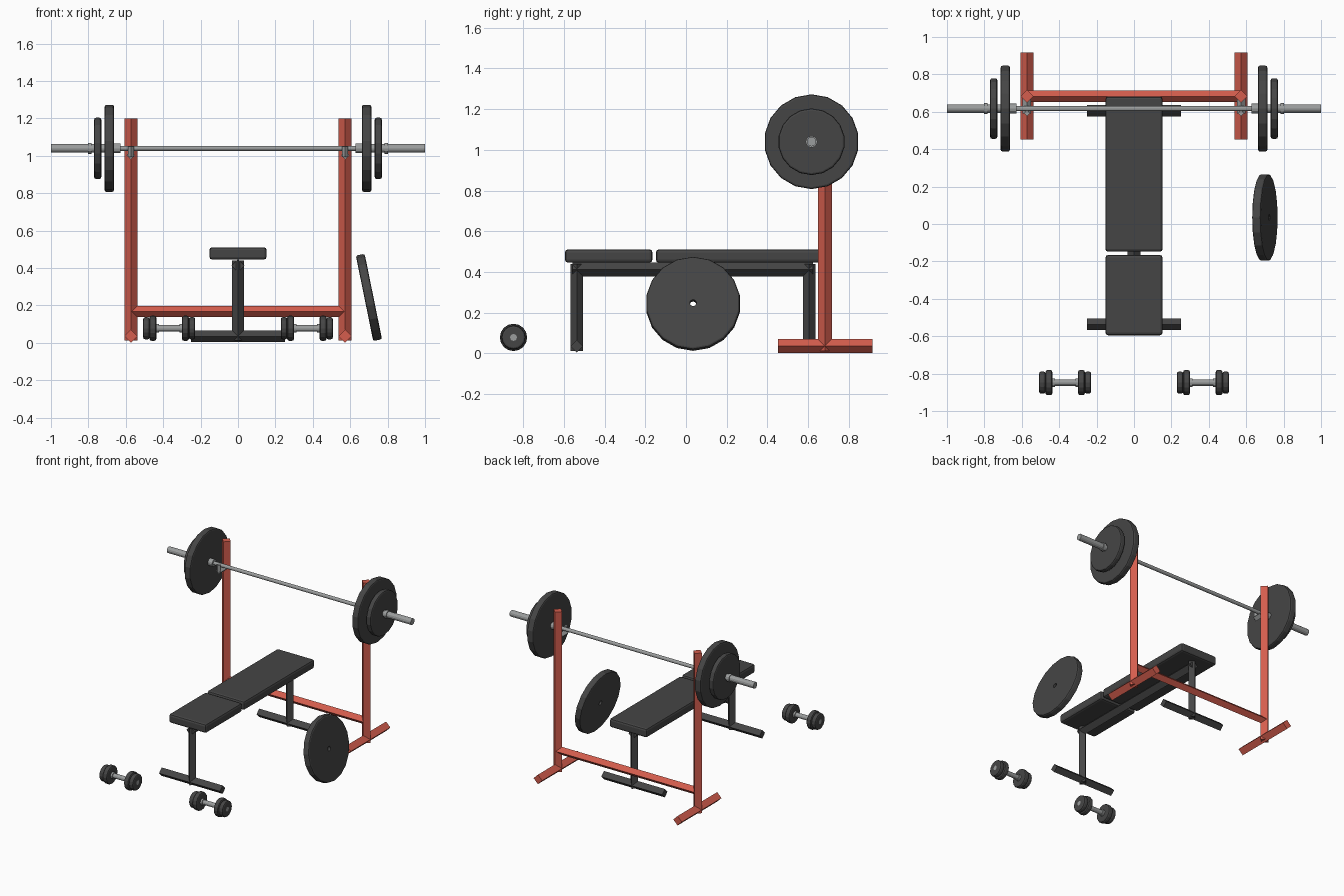
import bpy, bmesh, math
from mathutils import Vector, Matrix

cube = bpy.data.objects.get("Cube")
if cube:
    bpy.data.objects.remove(cube)


def material(name, rgb):
    m = bpy.data.materials.new(name)
    m.use_nodes = True
    m.diffuse_color = (*rgb, 1)
    m.node_tree.nodes["Principled BSDF"].inputs["Base Color"].default_value = (*rgb, 1)
    return m


RED = material("red paint", (0.66, 0.11, 0.075))
DARK = material("dark rubber", (0.06, 0.06, 0.06))
STEEL = material("grey steel", (0.33, 0.34, 0.34))


def finish(name, bm, mat, matrix=Matrix()):
    bmesh.ops.recalc_face_normals(bm, faces=bm.faces)
    mesh = bpy.data.meshes.new(name)
    bm.to_mesh(mesh)
    bm.free()
    mesh.materials.append(mat)
    ob = bpy.data.objects.new(name, mesh)
    ob.matrix_world = matrix
    bpy.context.collection.objects.link(ob)
    return ob


def rod(name, a, b, radius, mat, sides=4):
    """Straight bar from a to b; four sides give a diamond section."""
    a, b = Vector(a), Vector(b)
    bm = bmesh.new()
    bmesh.ops.create_cone(bm, cap_ends=True, segments=sides, radius1=radius,
                          radius2=radius, depth=(b - a).length)
    turn = (b - a).to_track_quat('Z', 'Y').to_matrix().to_4x4()
    return finish(name, bm, mat, Matrix.Translation((a + b) / 2) @ turn)


def plate(name, centre, radius, thick, tilt=0, hole=0.016, sides=18, bevel=0.01):
    """Weight plate facing x: a rounded ring profile spun about the x axis."""
    h = thick / 2
    profile = [(-h, hole), (-h, radius - bevel), (-h + bevel * 0.3, radius - bevel * 0.3),
               (-h + bevel, radius), (h - bevel, radius),
               (h - bevel * 0.3, radius - bevel * 0.3), (h, radius - bevel), (h, hole)]
    bm = bmesh.new()
    rings = []
    for i in range(sides):
        t = 2 * math.pi * i / sides
        rings.append([bm.verts.new((x, r * math.sin(t), r * math.cos(t))) for x, r in profile])
    n = len(profile)
    for i in range(sides):
        p, q = rings[i], rings[(i + 1) % sides]
        for j in range(n):
            k = (j + 1) % n
            bm.faces.new((p[j], p[k], q[k], q[j]))
    return finish(name, bm, DARK, Matrix.Translation(centre) @ Matrix.Rotation(tilt, 4, 'Y'))


def pad(name, y0, y1):
    """Cushion with rounded edges."""
    bm = bmesh.new()
    bmesh.ops.create_cube(bm, size=1)
    bmesh.ops.scale(bm, vec=(0.306, y1 - y0, 0.066), verts=bm.verts)
    bmesh.ops.bevel(bm, geom=bm.edges[:], offset=0.015, segments=2, profile=0.5, affect='EDGES')
    return finish(name, bm, DARK, Matrix.Translation((0, (y0 + y1) / 2, 0.478)))


# Bench
pad("seat_pad", -0.595, -0.165)
pad("back_pad", -0.148, 0.682)
FRONT, REAR = -0.537, 0.605
rod("bench_beam", (0, FRONT - 0.02, 0.412), (0, REAR + 0.02, 0.412), 0.034, DARK)
for end, y in (("front", FRONT), ("rear", REAR)):
    rod(end + "_bench_leg", (0, y, 0.012), (0, y, 0.44), 0.031, DARK)
    rod(end + "_bench_foot", (-0.25, y, 0.035), (0.25, y, 0.035), 0.031, DARK)

# Rack
POST_X, POST_Y = 0.573, 0.683
rod("rack_crossbar", (-POST_X, POST_Y, 0.167), (POST_X, POST_Y, 0.167), 0.03, RED)

# Barbell
BAR_Y, BAR_Z = 0.617, 1.04
rod("barbell_bar", (-0.64, BAR_Y, BAR_Z), (0.64, BAR_Y, BAR_Z), 0.013, STEEL, 12)

for side, s in (("left", 1), ("right", -1)):
    x = s * POST_X
    rod(side + "_rack_post", (x, POST_Y, 0.012), (x, POST_Y, 1.2), 0.035, RED)
    rod(side + "_rack_foot", (x, 0.453, 0.036), (x, 0.917, 0.036), 0.035, RED)
    # Hook that carries the bar
    rod(side + "_hook_arm", (x, POST_Y, 1.003), (x, 0.59, 1.003), 0.022, STEEL)
    rod(side + "_hook_tip", (x, 0.592, 0.995), (x, 0.592, 1.05), 0.016, STEEL)

    # Barbell sleeve, collars and plates
    def bar_part(name, x0, x1, radius):
        rod(side + name, (s * x0, BAR_Y, BAR_Z), (s * x1, BAR_Y, BAR_Z), radius, STEEL, 12)
    bar_part("_sleeve", 0.64, 1.0, 0.023)
    bar_part("_inner_collar", 0.627, 0.662, 0.026)
    bar_part("_outer_collar", 0.782, 0.803, 0.029)
    plate(side + "_large_plate", (s * 0.688, BAR_Y, BAR_Z), 0.233, 0.05)
    plate(side + "_small_plate", (s * 0.75, BAR_Y, BAR_Z), 0.164, 0.038)

    # Dumbbell on the floor
    cx, cy, cz = s * 0.368, -0.848, 0.078
    rod(side + "_dumbbell_handle", (cx - 0.139, cy, cz), (cx + 0.139, cy, cz), 0.017, STEEL, 12)
    for end, e in (("outer", 1), ("inner", -1)):
        name = f"{side}_dumbbell_{end}"
        rod(name + "_collar", (cx + e * 0.055, cy, cz), (cx + e * 0.07, cy, cz), 0.023, STEEL, 12)
        plate(name + "_large_weight", (cx + e * 0.087, cy, cz), 0.067, 0.036, sides=16)
        plate(name + "_small_weight", (cx + e * 0.122, cy, cz), 0.059, 0.034, sides=16)

# Loose plate leaning against the rack
plate("leaning_plate", (0.7, 0.035, 0.243), 0.233, 0.048, tilt=-math.radians(11.5))
